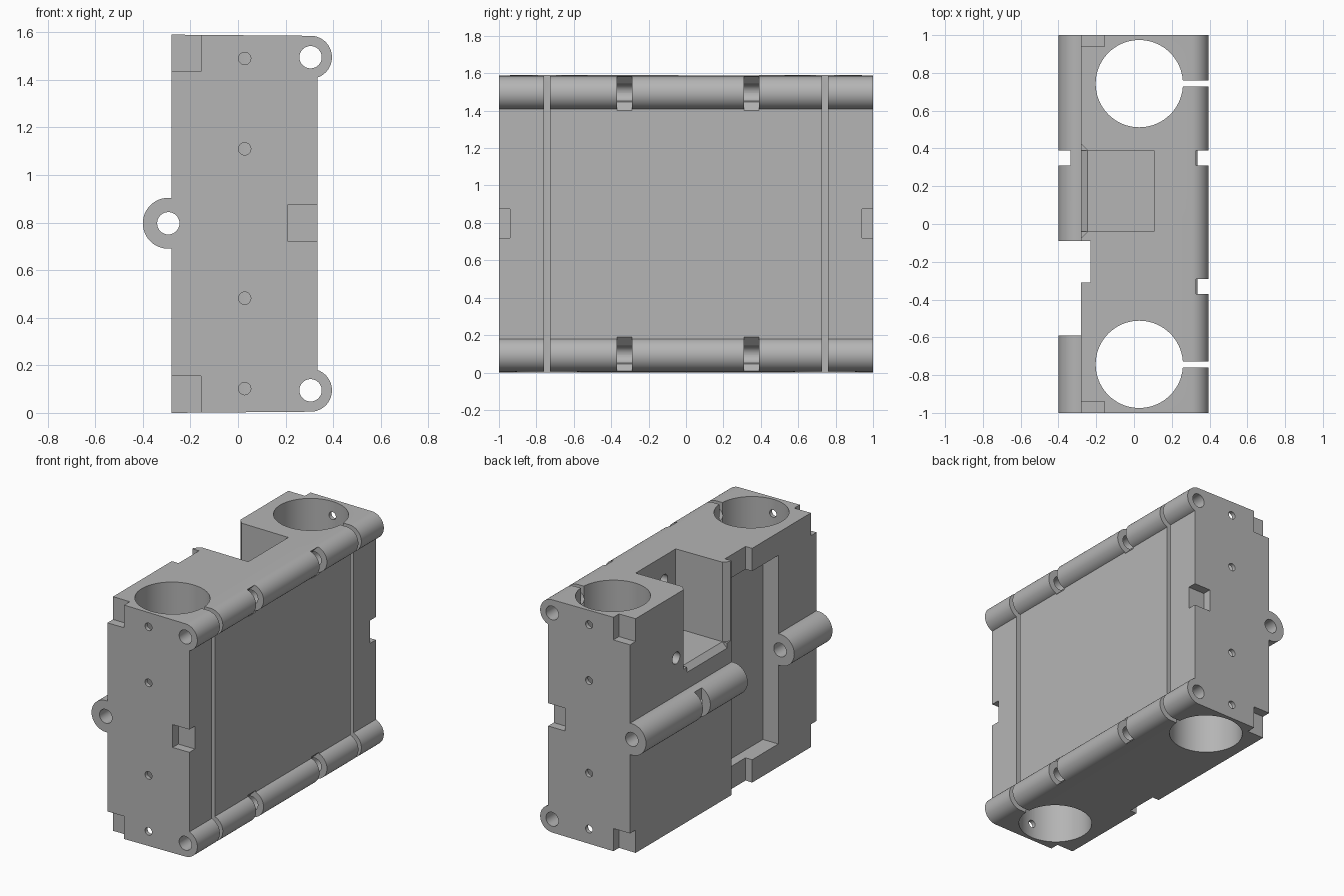
import bpy, bmesh, math
from mathutils import Vector

if "Cube" in bpy.data.objects:
    bpy.data.objects.remove(bpy.data.objects["Cube"])

W, H = 0.28, 1.59            # left face offset, block height
R, RX, RZ = 0.09, 0.305, 0.095   # right hinge barrels
LX, LZ, LR = -0.293, 0.797, 0.107  # left hinge barrel
FACE = 0.335                 # right face

grey = bpy.data.materials.new("housing grey")
grey.diffuse_color = (0.46, 0.46, 0.46, 1)
grey.use_nodes = True
grey.node_tree.nodes["Principled BSDF"].inputs["Base Color"].default_value = grey.diffuse_color


def prism(name, pts, axis, a, b):
    """Extrude a 2D outline along an axis: x (y,z), y (x,z) or z (x,y)."""
    place = {'x': lambda p, t: (t, p[0], p[1]),
             'y': lambda p, t: (p[0], t, p[1]),
             'z': lambda p, t: (p[0], p[1], t)}[axis]
    bm = bmesh.new()
    lo = [bm.verts.new(place(p, a)) for p in pts]
    hi = [bm.verts.new(place(p, b)) for p in pts]
    n = len(pts)
    bm.faces.new(lo)
    bm.faces.new(hi[::-1])
    for i in range(n):
        j = (i + 1) % n
        bm.faces.new((lo[j], lo[i], hi[i], hi[j]))
    bmesh.ops.recalc_face_normals(bm, faces=bm.faces)
    me = bpy.data.meshes.new(name)
    bm.to_mesh(me)
    bm.free()
    ob = bpy.data.objects.new(name, me)
    bpy.context.collection.objects.link(ob)
    return ob


def box(name, x0, x1, y0, y1, z0, z1):
    return prism(name, [(x0, y0), (x1, y0), (x1, y1), (x0, y1)], 'z', z0, z1)


def arc(cx, cy, r, a0, a1, n):
    return [(cx + r * math.cos(math.radians(a0 + (a1 - a0) * i / n)),
             cy + r * math.sin(math.radians(a0 + (a1 - a0) * i / n))) for i in range(n + 1)]


def disc(cx, cy, r, n=48, turn=0):
    return arc(cx, cy, r, turn, turn + 360, n)[:-1]


def combine(target, tool, op):
    mod = target.modifiers.new(op, 'BOOLEAN')
    mod.operation, mod.solver, mod.object = op, 'EXACT', tool
    dg = bpy.context.evaluated_depsgraph_get()
    me = bpy.data.meshes.new_from_object(target.evaluated_get(dg))
    target.modifiers.clear()
    target.data = me
    bpy.data.objects.remove(tool)


# Main block with both right-hand barrels in its profile
join = math.degrees(math.acos((FACE - RX) / R))
outline = ([(-W, 0)] + arc(RX, RZ, R, -90, join, 28)
           + arc(RX, H - RZ, R, -join, 90, 28) + [(-W, H)])
housing = prism("housing", outline, 'y', -1, 1)

# Recess in the left face, open beside the barrel gap
cutters = [box("recess", -0.5, -0.165, -0.59, -0.09, 0.155, H - 0.155)]

# Shallow notches above and below the recess
for z0, z1 in ((-0.1, 0.16), (H - 0.16, H + 0.1)):
    cutters.append(box("recess_notch", -0.5, -0.23, -0.31, -0.09, z0, z1))

# Upper pocket with flared mouth
mouth = [(0.105, -0.04), (0.105, 0.39), (-0.245, 0.39), (-W, 0.425),
         (-0.4, 0.425), (-0.4, -0.075), (-W, -0.075), (-0.245, -0.04)]
cutters.append(prism("pocket", mouth, 'z', 1.05, 1.8))
cutters.append(prism("pocket_lip", [(-0.4, 1.1), (-0.4, 1.015), (-W, 1.015),
                                    (-0.245, 1.05), (-0.245, 1.1)], 'y', -0.04, 0.39))

for s in (-1, 1):
    # Vertical bores and their clamping slits
    yb = 0.743 * s
    cutters.append(prism("bore", disc(0.028, yb, 0.231, 72), 'z', -0.2, 1.8))
    cutters.append(box("slit", 0.2, 0.6, yb - 0.016, yb + 0.016, -0.2, 1.8))
    y0, y1 = sorted((0.94 * s, 1.2 * s))
    # Corner notches and side notch at each end
    for z0, z1 in ((-0.2, 0.155), (H - 0.155, 1.8)):
        cutters.append(box("corner_notch", -0.6, -0.155, y0, y1, z0, z1))
    cutters.append(box("side_notch", 0.21, 0.6, y0, y1, 0.72, 0.875))
    # Set screw holes
    y0, y1 = sorted((0.9 * s, 1.2 * s))
    for z in (0.102, 0.482, 1.11, 1.49):
        cutters.append(prism("screw_hole", disc(0.028, z, 0.026, 24), 'y', y0, y1))

# Octagonal slots across the right barrels
for z in (RZ, H - RZ):
    for y in (-0.37, 0.31):
        slot = disc(0.41, z, 0.12 / math.cos(math.pi / 8), 8, 22.5)
        cutters.append(prism("barrel_slot", slot, 'y', y, y + 0.08))

# Blind cable holes
cutters.append(prism("cable_hole", disc(0.505, 1.157, 0.04, 24), 'x', -0.4, -0.2))
cutters.append(prism("cable_hole", disc(0.086, 1.42, 0.04, 24), 'x', 0.0, 0.18))

# Left barrel in two lengths
for y0, y1 in ((-1, -0.59), (-0.09, 1)):
    combine(housing, prism("left_barrel", disc(LX, LZ, LR), 'y', y0, y1), 'UNION')
cutters.append(box("left_slot", -0.6, -0.335, 0.31, 0.39, 0.6, 1.0))

# Hinge pin holes
for x, z in ((RX, RZ), (RX, H - RZ), (LX, LZ)):
    cutters.append(prism("pin_hole", disc(x, z, 0.047, 32), 'y', -1.2, 1.2))

for c in cutters:
    combine(housing, c, 'DIFFERENCE')

housing.data.materials.clear()
housing.data.materials.append(grey)
for p in housing.data.polygons:
    p.material_index = 0
bpy.context.view_layer.objects.active = housing
housing.select_set(True)
bpy.ops.object.shade_smooth_by_angle(angle=math.radians(25))
